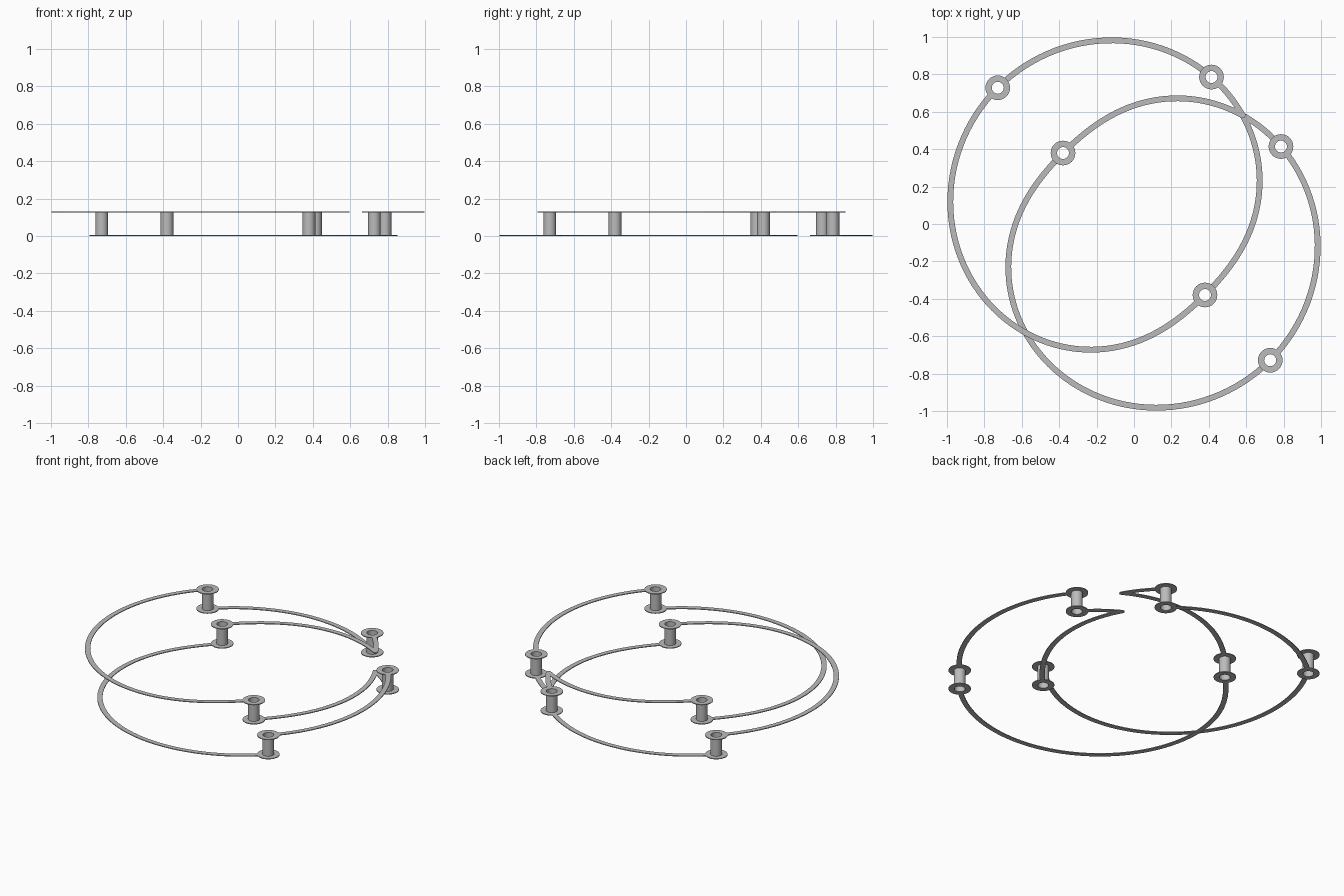
import bpy, bmesh
from math import sin, cos, pi, radians, sqrt
from mathutils import Vector

cube = bpy.data.objects.get("Cube")
if cube:
    bpy.data.objects.remove(cube)

HEIGHT, THICK, WIDTH = 0.13, 0.005, 0.031
PAD, BARREL, HOLE = 0.066, 0.034, 0.032
SIDES = 32
LOWER, UPPER = 0, HEIGHT - THICK

metal = bpy.data.materials.new("grey metal")
metal.use_nodes = True
metal.diffuse_color = (0.5, 0.5, 0.5, 1)
metal.node_tree.nodes["Principled BSDF"].inputs["Base Color"].default_value = (0.5, 0.5, 0.5, 1)


def finish(name, bm, smooth=True):
    bmesh.ops.recalc_face_normals(bm, faces=bm.faces)
    mesh = bpy.data.meshes.new(name)
    bm.to_mesh(mesh)
    bm.free()
    mesh.materials.append(metal)
    obj = bpy.data.objects.new(name, mesh)
    bpy.context.collection.objects.link(obj)
    if smooth:
        bpy.ops.object.select_all(action='DESELECT')
        obj.select_set(True)
        bpy.context.view_layer.objects.active = obj
        bpy.ops.object.shade_smooth_by_angle(angle=radians(35))
    return obj


def loop_point(axis, deg):
    """Point on an off-centre oval whose far end lies along the axis angle."""
    r = sqrt(0.6745 + 0.3865 * cos(radians(deg - axis)))
    return Vector((r * cos(radians(deg)), r * sin(radians(deg)), 0))


def trace(name, axis, start, end, z, trim_start=True, trim_end=True):
    """Thin flat ribbon along part of a loop, stopping inside the pads."""
    def trim(deg):
        return 0.05 / loop_point(axis, deg).length * 180 / pi
    way = 1 if end > start else -1
    a = start + way * trim(start) * trim_start
    b = end - way * trim(end) * trim_end
    n = max(6, int(abs(b - a) / 2.5))
    bm = bmesh.new()
    sections = []
    for i in range(n + 1):
        deg = a + (b - a) * i / n
        p = loop_point(axis, deg)
        t = (loop_point(axis, deg + 0.1) - loop_point(axis, deg - 0.1)).normalized()
        side = Vector((-t.y, t.x, 0)) * WIDTH / 2
        sections.append([bm.verts.new(p + s * side + Vector((0, 0, h)))
                         for s, h in ((-1, z), (1, z), (1, z + THICK), (-1, z + THICK))])
    for p, q in zip(sections, sections[1:]):
        for k in range(4):
            bm.faces.new((p[k], p[k - 1], q[k - 1], q[k]))
    bm.faces.new(sections[0])
    bm.faces.new(sections[-1])
    finish(name, bm)


def ring(name, centre, outer, inner, z0, z1):
    """Hollow cylinder made from a closed rectangular section."""
    bm = bmesh.new()
    sections = []
    for i in range(SIDES):
        a = 2 * pi * i / SIDES
        sections.append([bm.verts.new(centre + Vector((r * cos(a), r * sin(a), z)))
                         for r, z in ((outer, z0), (outer, z1), (inner, z1), (inner, z0))])
    for i in range(SIDES):
        p, q = sections[i - 1], sections[i]
        for k in range(4):
            bm.faces.new((p[k], p[k - 1], q[k - 1], q[k]))
    finish(name, bm)


def joint(name, centre, z):
    """Rounded end where two ribbons meet in a sharp turn."""
    bm = bmesh.new()
    bmesh.ops.create_cone(bm, cap_ends=True, segments=16, radius1=WIDTH / 2,
                          radius2=WIDTH / 2, depth=THICK)
    bmesh.ops.translate(bm, verts=bm.verts, vec=centre + Vector((0, 0, z + THICK / 2)))
    finish(name, bm)


# The two ovals point to the back right and the front left
BACK, FRONT = 135, -45
TURN, BACK_VIA, FRONT_VIA = 45, 62.2, 27.8

# Hollow posts with a pad on each layer
vias = {
    "back_outer": (BACK, 135), "back_inner": (FRONT, 135), "back_side": (BACK, BACK_VIA),
    "front_outer": (FRONT, -45), "front_inner": (BACK, -45), "front_side": (FRONT, FRONT_VIA),
}
for name, (axis, deg) in vias.items():
    c = loop_point(axis, deg)
    ring(name + "_barrel", c, BARREL, HOLE, 0, HEIGHT)
    ring(name + "_lower_pad", c, PAD, HOLE, LOWER, THICK)
    ring(name + "_upper_pad", c, PAD, HOLE, UPPER, HEIGHT)

# Upper layer traces
trace("upper_long_trace", BACK, 135, 315, UPPER)
trace("upper_short_trace", FRONT, -45, FRONT_VIA, UPPER)
trace("upper_inner_trace", FRONT, 135, TURN, UPPER, trim_end=False)
trace("upper_return_trace", BACK, TURN, BACK_VIA, UPPER, trim_start=False)
joint("upper_turn", loop_point(BACK, TURN), UPPER)

# Lower layer traces
trace("lower_long_trace", FRONT, 135, 315, LOWER)
trace("lower_short_trace", BACK, BACK_VIA, 135, LOWER)
trace("lower_inner_trace", BACK, -45, TURN, LOWER, trim_end=False)
trace("lower_return_trace", FRONT, TURN, FRONT_VIA, LOWER, trim_start=False)
joint("lower_turn", loop_point(BACK, TURN), LOWER)
